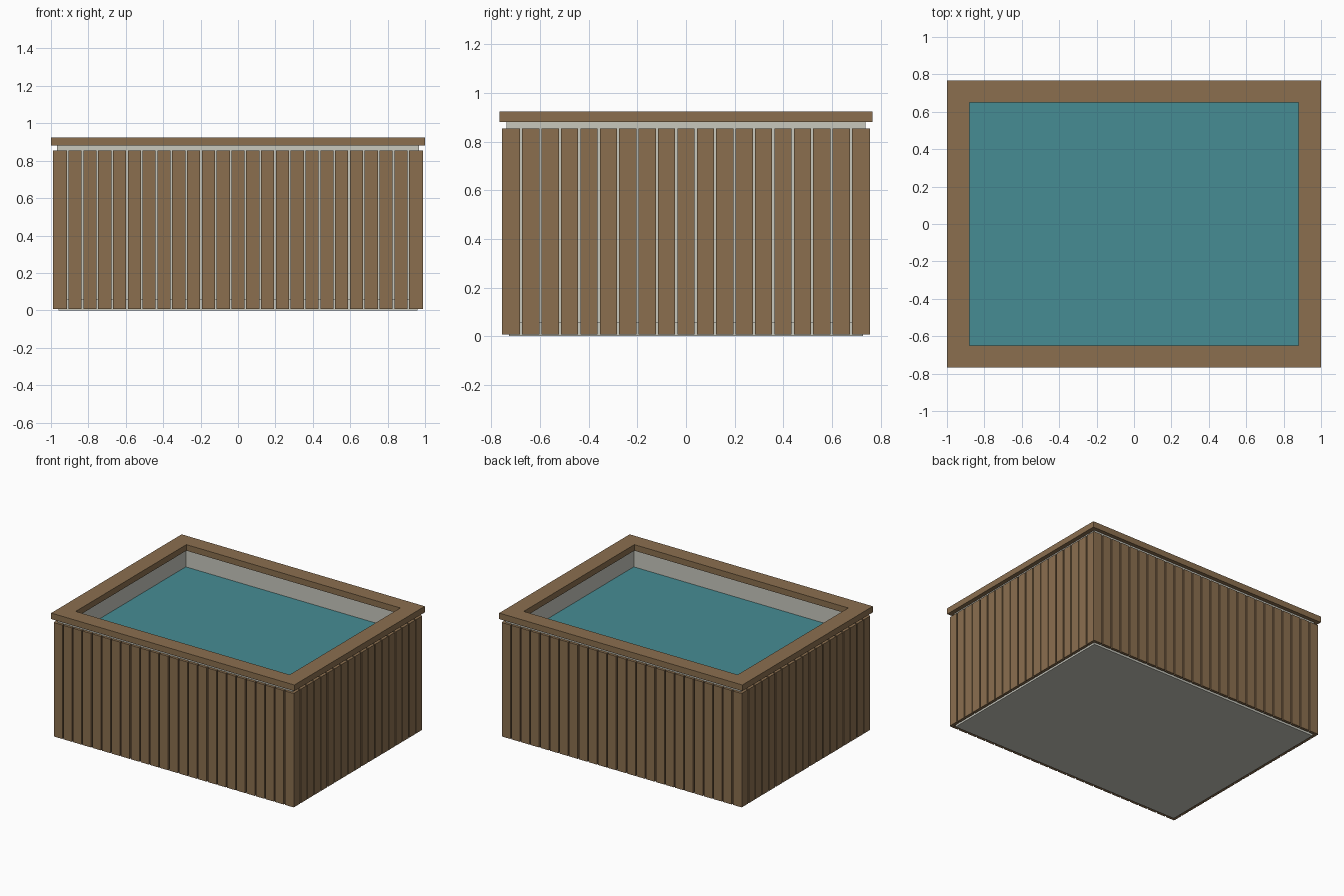
import bpy
import bmesh

cube = bpy.data.objects.get("Cube")
if cube:
    bpy.data.objects.remove(cube, do_unlink=True)


def material(name, rgb):
    linear = [((c / 255 + 0.055) / 1.055) ** 2.4 for c in rgb] + [1.0]
    mat = bpy.data.materials.new(name)
    mat.use_nodes = True
    mat.diffuse_color = linear
    mat.node_tree.nodes["Principled BSDF"].inputs["Base Color"].default_value = linear
    return mat


wood = material("brown wood", (139, 111, 79))
shell = material("pale shell", (200, 200, 190))
blue = material("teal water", (70, 140, 148))


def finish(name, bm, mat):
    bmesh.ops.recalc_face_normals(bm, faces=bm.faces)
    mesh = bpy.data.meshes.new(name)
    bm.to_mesh(mesh)
    bm.free()
    mesh.materials.append(mat)
    obj = bpy.data.objects.new(name, mesh)
    bpy.context.collection.objects.link(obj)
    return obj


def box(name, low, high, mat):
    bm = bmesh.new()
    bmesh.ops.create_cube(bm, size=1)
    for v in bm.verts:
        v.co = [(a + b) / 2 + c * (b - a) for a, b, c in zip(low, high, v.co)]
    return finish(name, bm, mat)


def frame(name, outer, inner, z0, z1, mat):
    """Rectangular ring with a rectangular hole."""
    bm = bmesh.new()
    corners = [(-1, -1), (1, -1), (1, 1), (-1, 1)]
    rings = [[bm.verts.new((sx * w, sy * d, z)) for sx, sy in corners]
             for (w, d), z in ((outer, z0), (outer, z1), (inner, z1), (inner, z0))]
    for k in range(4):
        a, b = rings[k], rings[(k + 1) % 4]
        for i in range(4):
            j = (i + 1) % 4
            bm.faces.new((a[i], a[j], b[j], b[i]))
    return finish(name, bm, mat)


# Tub: base, side walls, water and top rim
box("tub_base", (-0.96, -0.727, 0), (0.96, 0.727, 0.056), shell)
frame("tub_walls", (0.967, 0.737), (0.895, 0.665), 0.056, 0.88, shell)
box("water", (-0.895, -0.665, 0.70), (0.895, 0.665, 0.75), blue)
frame("top_rim", (1.0, 0.766), (0.88, 0.65), 0.88, 0.925, wood)

# Vertical cladding slats
BOTTOM, TOP, GAP = 0.008, 0.855, 0.009


def slat_spans(half, count):
    width = (2 * half - GAP * (count - 1)) / count
    for i in range(count):
        start = -half + i * (width + GAP)
        yield i + 1, start, start + width


for side, sign in (("front", -1), ("back", 1)):
    y0, y1 = sorted((sign * 0.737, sign * 0.757))
    for n, a, b in slat_spans(0.985, 25):
        box(f"{side}_slat_{n}", (a, y0, BOTTOM), (b, y1, TOP), wood)

for side, sign in (("right", -1), ("left", 1)):
    x0, x1 = sorted((sign * 0.967, sign * 0.988))
    for n, a, b in slat_spans(0.753, 19):
        box(f"{side}_slat_{n}", (x0, a, BOTTOM), (x1, b, TOP), wood)
